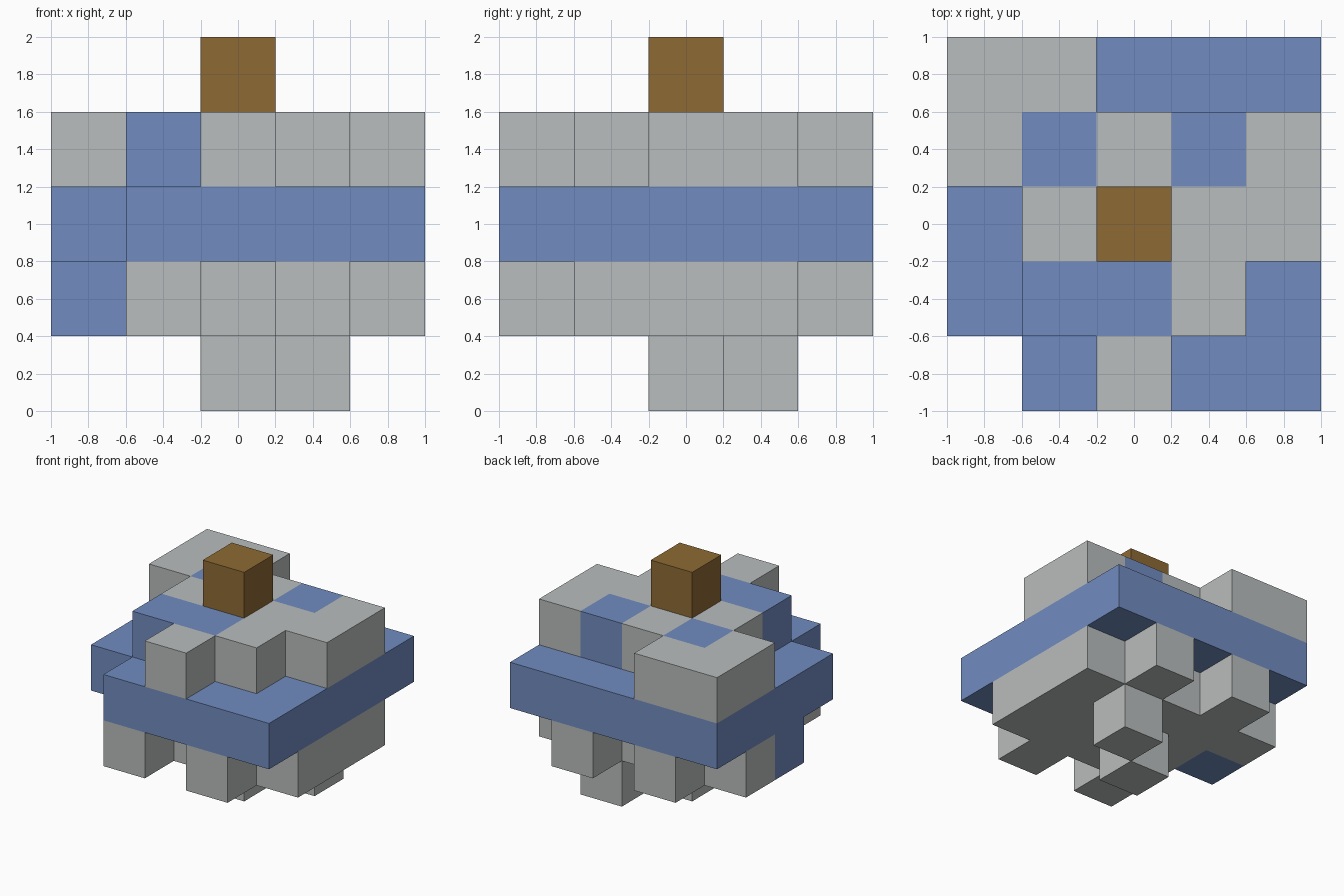
import bpy, bmesh
from mathutils import Vector

if "Cube" in bpy.data.objects:
    bpy.data.objects.remove(bpy.data.objects["Cube"])

CELL = 0.4

# One colour per letter
materials = {}
for key, name, rgb in (("G", "light grey", (0.49, 0.51, 0.51)),
                       ("B", "soft blue", (0.165, 0.265, 0.53)),
                       ("W", "brown", (0.27, 0.145, 0.035))):
    mat = bpy.data.materials.new(name)
    mat.diffuse_color = (*rgb, 1)
    mat.use_nodes = True
    mat.node_tree.nodes["Principled BSDF"].inputs["Base Color"].default_value = mat.diffuse_color
    materials[key] = mat
slots = list(materials)

# Block tiers from bottom to top; rows run back to front, columns left to right
tiers = [
    ("feet",        [".....", "...G.", "..G..", ".....", "....."]),
    ("lower_tier",  [".G.G.", "GGGGG", "BGGGG", ".GGGG", ".G.G."]),
    ("middle_slab", ["BBBBB", "BBBBB", "BBBBB", "BBBBB", ".BBBB"]),
    ("upper_tier",  ["GG...", "GBGBG", ".GGGG", ".BBG.", "..G.."]),
    ("top_block",   [".....", ".....", "..W..", ".....", "....."]),
]
cells = {(x, 4 - r, z): c
         for z, (_, rows) in enumerate(tiers)
         for r, row in enumerate(rows)
         for x, c in enumerate(row) if c != "."}


def add_tier(name, level):
    """Build the outer faces of every block on one level."""
    bm = bmesh.new()
    for cell, colour in cells.items():
        if cell[2] != level:
            continue
        centre = Vector((cell[0] - 2, cell[1] - 2, cell[2] + 0.5)) * CELL
        for axis in range(3):
            for sign in (-1, 1):
                normal = Vector((0, 0, 0))
                normal[axis] = sign
                if tuple(int(a + b) for a, b in zip(cell, normal)) in cells:
                    continue
                u = Vector((0, 0, 0))
                u[(axis + 1) % 3] = 1
                v = normal.cross(u)
                ring = [centre + (normal + u * a + v * b) * CELL / 2
                        for a, b in ((-1, -1), (1, -1), (1, 1), (-1, 1))]
                face = bm.faces.new([bm.verts.new(p) for p in ring])
                face.material_index = slots.index(colour)
    bmesh.ops.remove_doubles(bm, verts=bm.verts, dist=0.001)
    mesh = bpy.data.meshes.new(name)
    bm.to_mesh(mesh)
    bm.free()
    for key in slots:
        mesh.materials.append(materials[key])
    bpy.context.collection.objects.link(bpy.data.objects.new(name, mesh))


for level, (name, _) in enumerate(tiers):
    add_tier(name, level)
